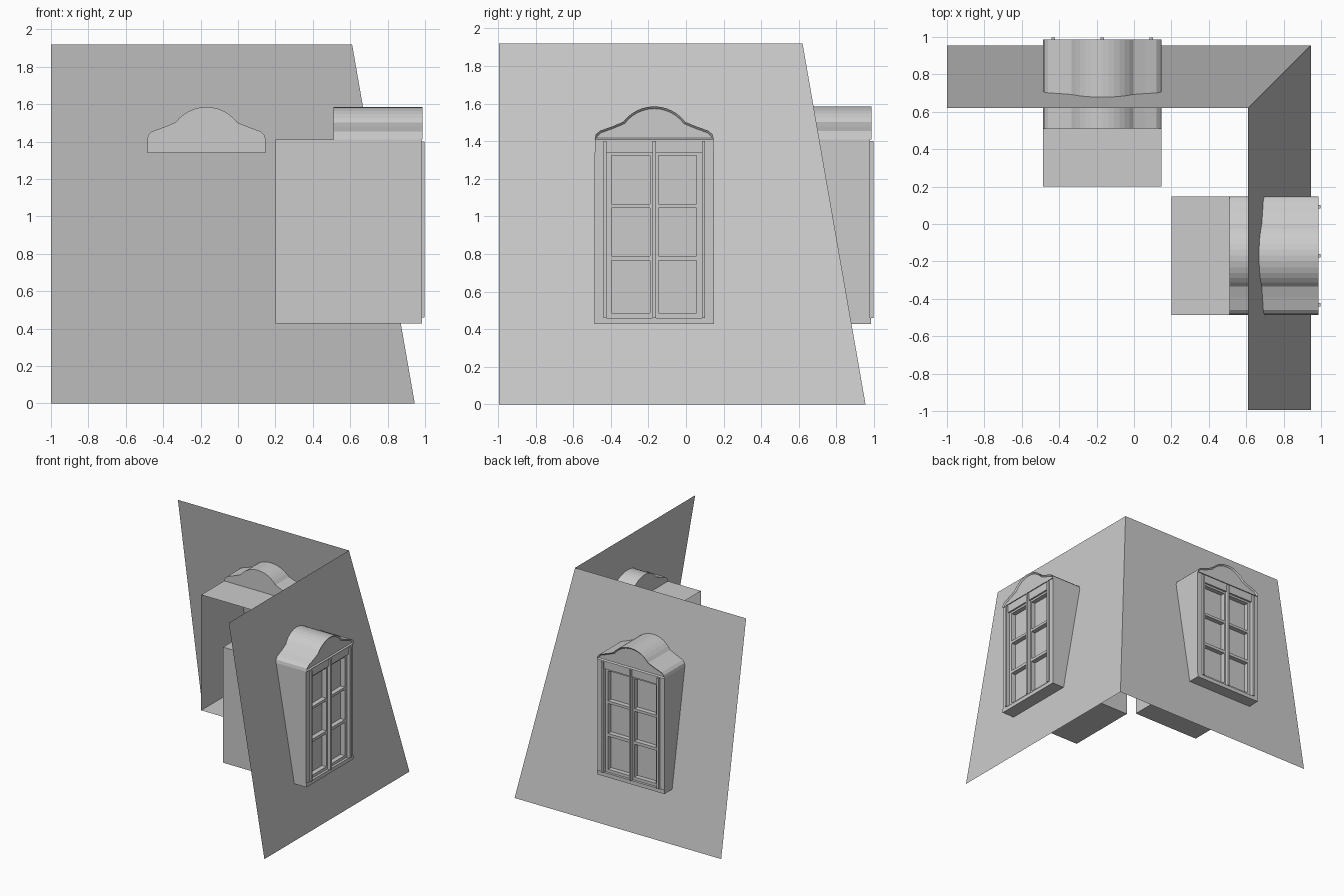
import bpy, bmesh, math

if "Cube" in bpy.data.objects:
    bpy.data.objects.remove(bpy.data.objects["Cube"])

C = -0.169   # lateral centre of each dormer
W = 0.317    # dormer half width


def make(name, verts, faces, recalc=True, inset=0):
    me = bpy.data.meshes.new(name)
    me.from_pydata(verts, [], faces)
    ob = bpy.data.objects.new(name, me)
    bpy.context.collection.objects.link(ob)
    bm = bmesh.new()
    bm.from_mesh(me)
    if recalc:
        bmesh.ops.recalc_face_normals(bm, faces=bm.faces[:])
    if inset:
        # recess the front face (always the last face) behind a narrow rim
        bm.faces.ensure_lookup_table()
        bmesh.ops.inset_region(bm, faces=[bm.faces[-1]], thickness=inset, depth=0)
        face = max(bm.faces, key=lambda f: len(f.verts) * 10 + f.calc_center_median().x
                   + f.calc_center_median().y)
        n = face.normal.copy()
        bmesh.ops.translate(bm, verts=face.verts[:], vec=-n * 0.012)
    bm.to_mesh(me)
    bm.free()
    return ob


def boxes(name, place, items):
    """Join boxes given as (u0, u1, d0, d1, z0, z1) into one object."""
    verts, faces = [], []
    for u0, u1, d0, d1, z0, z1 in items:
        b = len(verts)
        verts += [place(u, d, z) for z in (z0, z1)
                  for u, d in ((u0, d0), (u1, d0), (u1, d1), (u0, d1))]
        faces += [tuple(b + i for i in f) for f in
                  ((0, 1, 2, 3), (4, 5, 6, 7), (0, 1, 5, 4),
                   (1, 2, 6, 5), (2, 3, 7, 6), (3, 0, 4, 7))]
    return make(name, verts, faces)


def dormer(tag, place):
    # thin body shell, open at the back
    ring = [(-W, 0.427), (W, 0.427), (W, 1.41), (-W, 1.41)]
    verts = [place(u, d, z) for d in (0.2, 0.975) for u, z in ring]
    make(tag + "_body", verts, [(i, (i + 1) % 4, 4 + (i + 1) % 4, 4 + i) for i in range(4)])

    # arched hood with recessed front panel
    r = 0.207
    a = math.asin(0.165 / r)
    half = [(W, 1.41), (0.311, 1.435), (0.29, 1.455), (0.225, 1.478)]
    arch = [(r * math.sin(a * k / 6), 1.585 - r + r * math.cos(a * k / 6)) for k in range(6, -7, -1)]
    prof = half + arch + [(-u, z) for u, z in reversed(half)]
    n = len(prof)
    verts = [place(u, d, z) for d in (0.51, 0.987) for u, z in prof]
    faces = [(i, (i + 1) % n, n + (i + 1) % n, n + i) for i in range(n)]
    faces += [tuple(range(n)), tuple(range(n, 2 * n))]
    make(tag + "_hood", verts, faces, inset=0.012)

    # lintel under the hood, sill and corner posts
    boxes(tag + "_lintel", place, [(-W + .001, W - .001, 0.51, 0.98, 1.34, 1.41)])
    boxes(tag + "_sill", place, [(-W, W, 0.90, 0.985, 0.427, 0.46)])
    boxes(tag + "_posts", place, [(s * 0.286 - 0.031, s * 0.286 + 0.031, 0.90, 0.98, 0.46, 1.34)
                                  for s in (-1, 1)])
    # slim raised strips
    boxes(tag + "_strips", place, [(u - 0.009, u + 0.009, 0.93, 0.997, 0.46, 1.40)
                                   for u in (-0.262, 0, 0.262)])
    # two casements: stiles and rails around three panes each
    bars = []
    for s in (-1, 1):
        for u0, u1 in ((0.0, 0.022), (0.226, 0.256)):
            bars.append((min(s * u0, s * u1), max(s * u0, s * u1), 0.91, 0.965, 0.46, 1.34))
        lo, hi = sorted((s * 0.022, s * 0.226))
        for z0, z1 in ((0.46, 0.485), (0.765, 0.79), (1.045, 1.067), (1.323, 1.34)):
            bars.append((lo, hi, 0.91, 0.965, z0, z1))
    boxes(tag + "_casements", place, bars)
    v = [place(u, 0.925, z) for u, z in ((-0.256, 0.46), (0.256, 0.46), (0.256, 1.34), (-0.256, 1.34))]
    make(tag + "_glass", v, [(0, 1, 2, 3)], recalc=False)


# two sloping roof faces meeting at a hip
make("roof_slopes",
     [(0.945, -0.995, 0), (0.945, 0.955, 0), (0.61, 0.62, 1.92), (0.61, -0.995, 1.92),
      (-1, 0.955, 0), (-1, 0.62, 1.92)],
     [(0, 1, 2, 3), (1, 4, 5, 2)], recalc=False)

# one dormer on each slope
dormer("right_dormer", lambda u, d, z: (d, C + u, z))
dormer("back_dormer", lambda u, d, z: (C + u, d, z))
